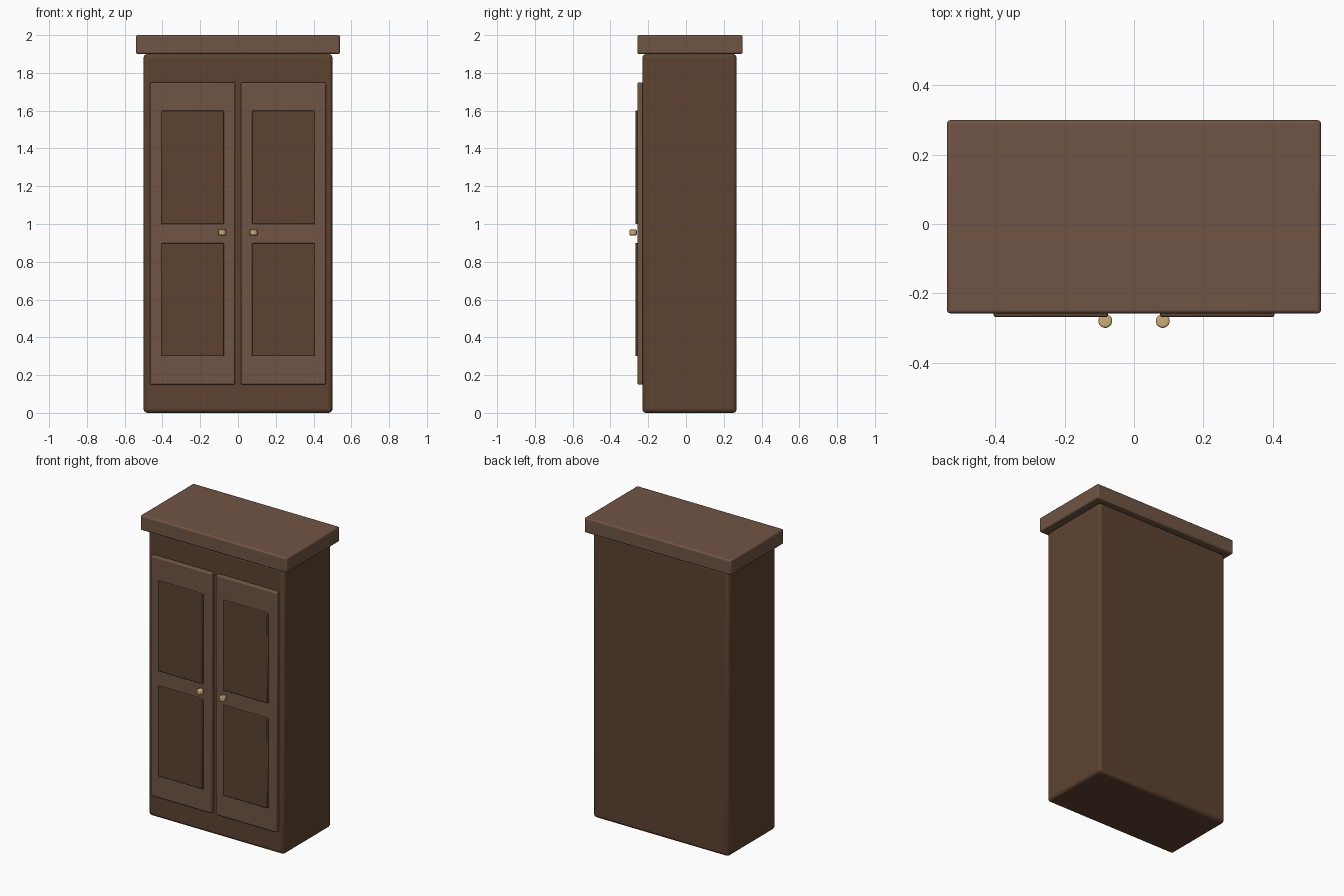
import bpy

if "Cube" in bpy.data.objects:
    bpy.data.objects.remove(bpy.data.objects["Cube"])


def material(name, rgb):
    m = bpy.data.materials.new(name)
    m.diffuse_color = (*rgb, 1)
    m.use_nodes = True
    m.node_tree.nodes["Principled BSDF"].inputs["Base Color"].default_value = m.diffuse_color
    return m


DARK = material("dark_wood", (0.11, 0.055, 0.03))
LIGHT = material("light_wood", (0.16, 0.09, 0.058))
BRASS = material("brass", (0.60, 0.42, 0.18))


def finish(obj, name, mat, bevel, segments):
    """Name, colour, round the edges and shade."""
    obj.name = name
    obj.data.materials.append(mat)
    mod = obj.modifiers.new("rounded_edges", 'BEVEL')
    mod.width = bevel
    mod.segments = segments
    mod.limit_method = 'ANGLE'
    bpy.ops.object.shade_smooth_by_angle()
    return obj


def box(name, x, y, z, mat, bevel, segments=3):
    """Box from (min, max) ranges on each axis."""
    bpy.ops.mesh.primitive_cube_add(
        size=1, location=[(a + b) / 2 for a, b in (x, y, z)])
    obj = bpy.context.object
    obj.scale = [b - a for a, b in (x, y, z)]
    bpy.ops.object.transform_apply(location=False, rotation=False, scale=True)
    return finish(obj, name, mat, bevel, segments)


# Carcass and overhanging top
box("cabinet_body", (-0.5, 0.5), (-0.231, 0.268), (0, 1.9), DARK, 0.02)
box("cornice_top", (-0.54, 0.54), (-0.258, 0.3), (1.9, 2.0), LIGHT, 0.01)

# Mirrored doors with two raised panels and a knob each
for side, s in (("left", -1), ("right", 1)):
    def span(a, b):
        return tuple(sorted((s * a, s * b)))

    box(side + "_door", span(0.015, 0.465), (-0.258, -0.222), (0.15, 1.75), LIGHT, 0.008)
    for level, z in (("lower", (0.3, 0.9)), ("upper", (1.0, 1.6))):
        box(f"{side}_{level}_panel", span(0.075, 0.405), (-0.268, -0.248), z, DARK, 0.004, 2)
    bpy.ops.mesh.primitive_cylinder_add(
        vertices=24, radius=0.02, depth=0.03, location=(s * 0.083, -0.28, 0.955))
    finish(bpy.context.object, side + "_knob", BRASS, 0.006, 3)
